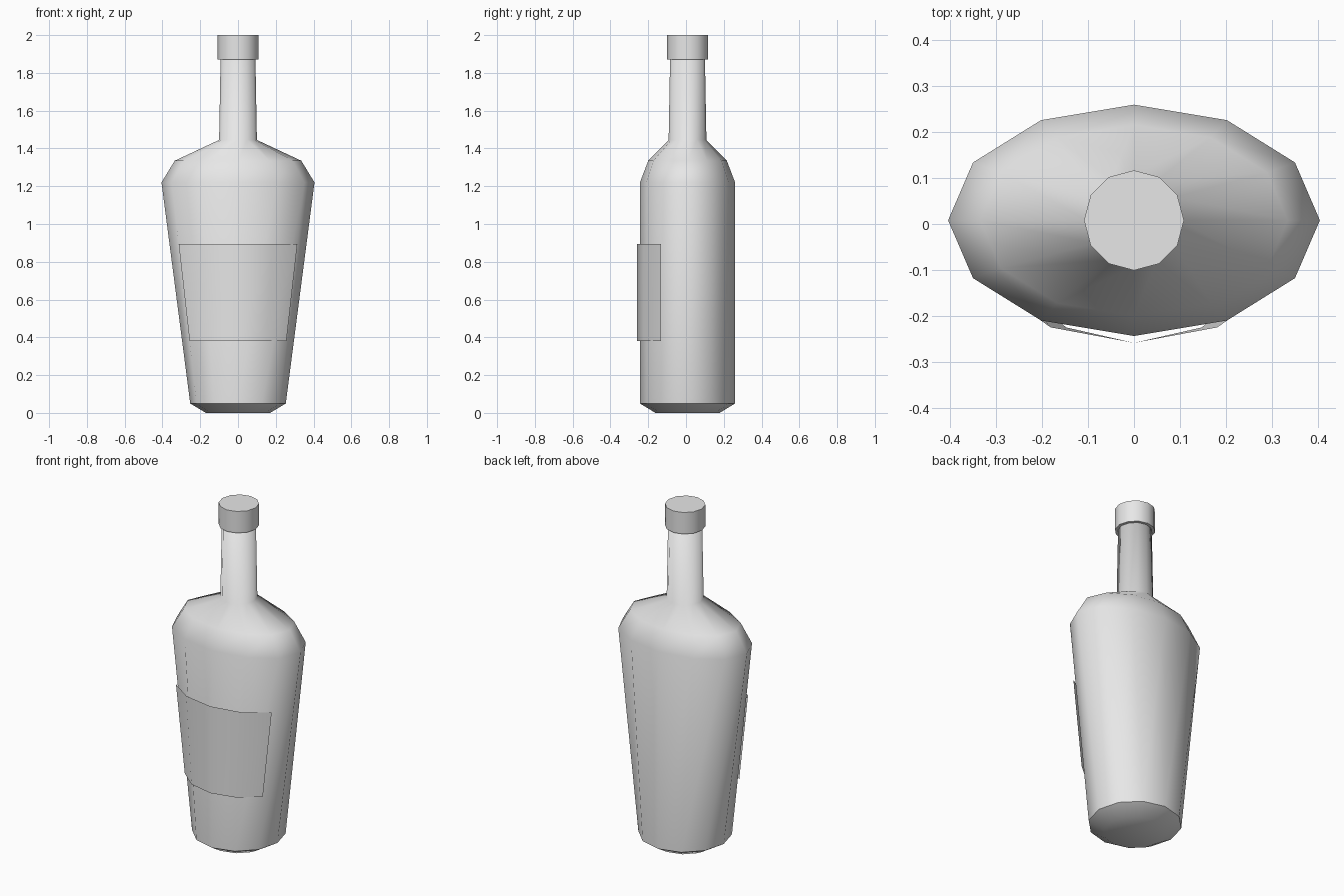
import bpy, bmesh, math

cube = bpy.data.objects.get("Cube")
if cube:
    bpy.data.objects.remove(cube, do_unlink=True)

SIDES = 12
CENTER_Y = 0.008

grey = bpy.data.materials.new("light grey")
grey.use_nodes = True
color = (0.8, 0.8, 0.8, 1)
grey.diffuse_color = color
grey.node_tree.nodes["Principled BSDF"].inputs["Base Color"].default_value = color


def ring(bm, z, rx, ry, steps, y=CENTER_Y):
    """Add points of a twelve-sided oval at the given angle steps."""
    turn = 2 * math.pi / SIDES
    return [bm.verts.new((rx * math.cos(i * turn), y + ry * math.sin(i * turn), z))
            for i in steps]


def bridge(bm, low, high, closed):
    count = len(low) if closed else len(low) - 1
    for i in range(count):
        j = (i + 1) % len(low)
        bm.faces.new((low[i], low[j], high[j], high[i]))


def finish(bm, name, sharp_angle=None):
    bm.normal_update()
    for face in bm.faces:
        face.smooth = True
    mesh = bpy.data.meshes.new(name)
    bm.to_mesh(mesh)
    bm.free()
    mesh.materials.append(grey)
    obj = bpy.data.objects.new(name, mesh)
    bpy.context.collection.objects.link(obj)
    if sharp_angle:
        bpy.ops.object.select_all(action='DESELECT')
        obj.select_set(True)
        bpy.context.view_layer.objects.active = obj
        bpy.ops.object.shade_smooth_by_angle(angle=math.radians(sharp_angle))
    return obj


def lathe(name, profile, sharp_angle=None, sharp_ring=None):
    """Stack oval rings (height, half width, half depth) into a closed solid."""
    bm = bmesh.new()
    rings = [ring(bm, *level, range(SIDES)) for level in profile]
    for low, high in zip(rings, rings[1:]):
        bridge(bm, low, high, True)
    bm.faces.new(rings[0][::-1])
    bm.faces.new(rings[-1])
    if sharp_ring is not None:
        rim = set(rings[sharp_ring])
        for edge in bm.edges:
            if set(edge.verts) <= rim:
                edge.smooth = False
    return finish(bm, name, sharp_angle)


# Glass body: bevelled foot, flaring oval sides, shoulders and round neck
FOOT = (0.05, 0.253, 0.252)
SHOULDER = (1.22, 0.405, 0.252)
lathe("bottle_body", [
    (0, 0.17, 0.17), FOOT, SHOULDER,
    (1.335, 0.335, 0.208), (1.445, 0.1, 0.1), (1.89, 0.092, 0.092),
], sharp_ring=1)

# Cap
lathe("bottle_cap", [(1.872, 0.109, 0.109), (2, 0.109, 0.109)], sharp_angle=40)

# Label: a thin sheet following the front facets, just clear of the glass
bm = bmesh.new()
rows = []
for z in (0.38, 0.895):
    t = (z - FOOT[0]) / (SHOULDER[0] - FOOT[0])
    width = FOOT[1] + t * (SHOULDER[1] - FOOT[1])
    rows.append(ring(bm, z, width, FOOT[2], range(7, 12), CENTER_Y - 0.015))
bridge(bm, rows[0], rows[1], False)
finish(bm, "front_label")
